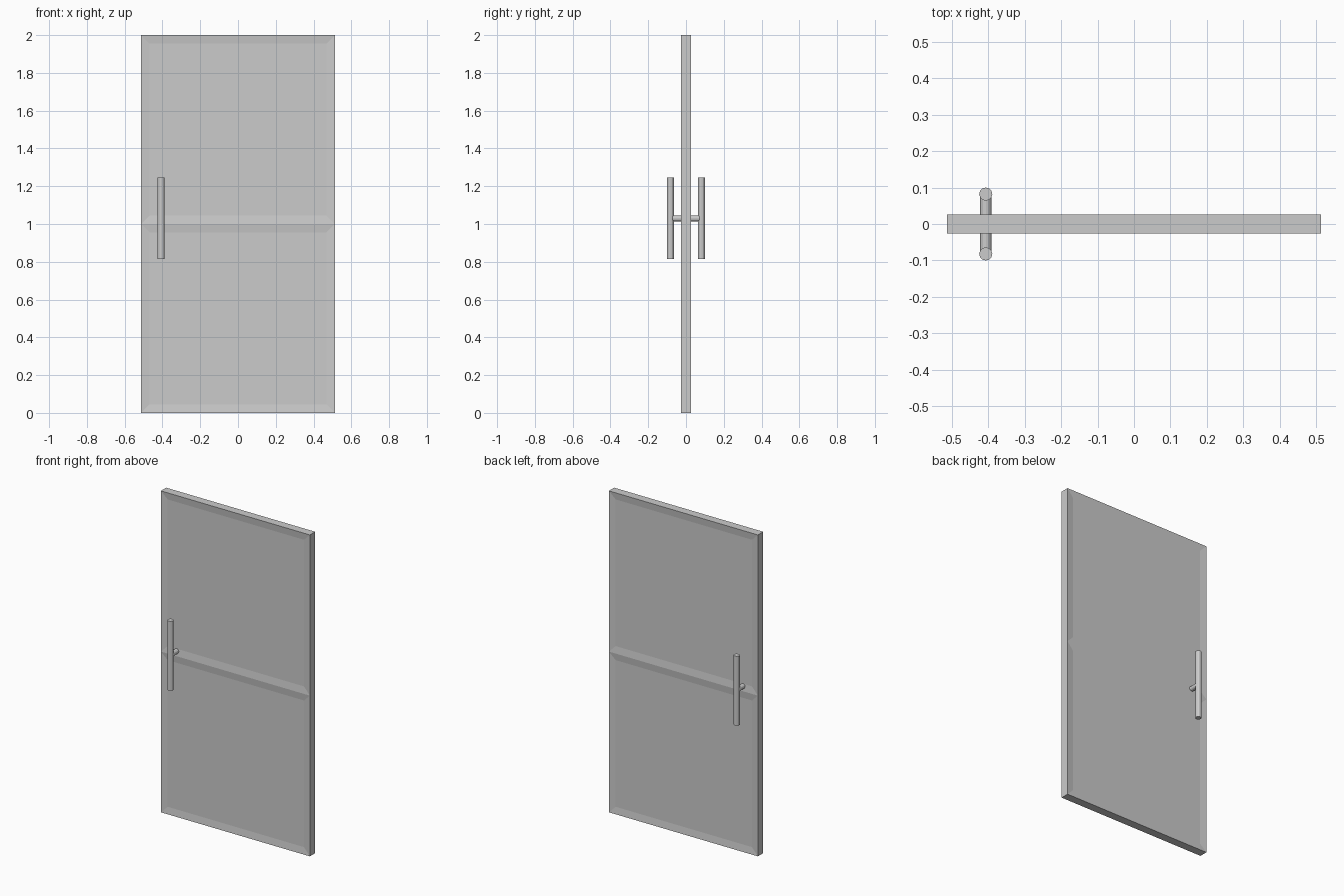
import bpy, bmesh, math
from mathutils import Vector, Matrix

if "Cube" in bpy.data.objects:
    bpy.data.objects.remove(bpy.data.objects["Cube"])

W, T, H = 1.026, 0.052, 2.0


def finish(name, bm):
    bmesh.ops.recalc_face_normals(bm, faces=bm.faces)
    me = bpy.data.meshes.new(name)
    bm.to_mesh(me)
    bm.free()
    ob = bpy.data.objects.new(name, me)
    bpy.context.collection.objects.link(ob)
    return ob


def rod(name, centre, radius, length, along_y=False, sides=12):
    bm = bmesh.new()
    rot = Matrix.Rotation(math.pi / 2, 4, 'X') if along_y else Matrix()
    bmesh.ops.create_cone(bm, cap_ends=True, segments=sides, radius1=radius,
                          radius2=radius, depth=length,
                          matrix=Matrix.Translation(centre) @ rot)
    return finish(name, bm)


# Door slab, split at mid height, with two very shallow dished panels per side
bm = bmesh.new()
bmesh.ops.create_cube(bm, size=1, matrix=Matrix.Translation((0, 0, H / 2))
                      @ Matrix.Diagonal((W, T, H, 1)))
bmesh.ops.bisect_plane(bm, geom=bm.verts[:] + bm.edges[:] + bm.faces[:],
                       plane_co=Vector((0, 0, H / 2)), plane_no=Vector((0, 0, 1)))
bm.normal_update()
panels = [f for f in bm.faces if abs(f.normal.y) > 0.9]
bmesh.ops.inset_individual(bm, faces=panels, thickness=0.062, depth=-0.005)
finish("door_slab", bm)

# Vertical pull bars on both sides
for side, s in (("front", -1), ("back", 1)):
    rod(side + "_handle_bar", (-0.407, s * 0.082, 1.03), 0.018, 0.432)

# Spindle through the door joining the bars
rod("handle_spindle", (-0.407, 0, 1.03), 0.0155, 0.15, along_y=True)
